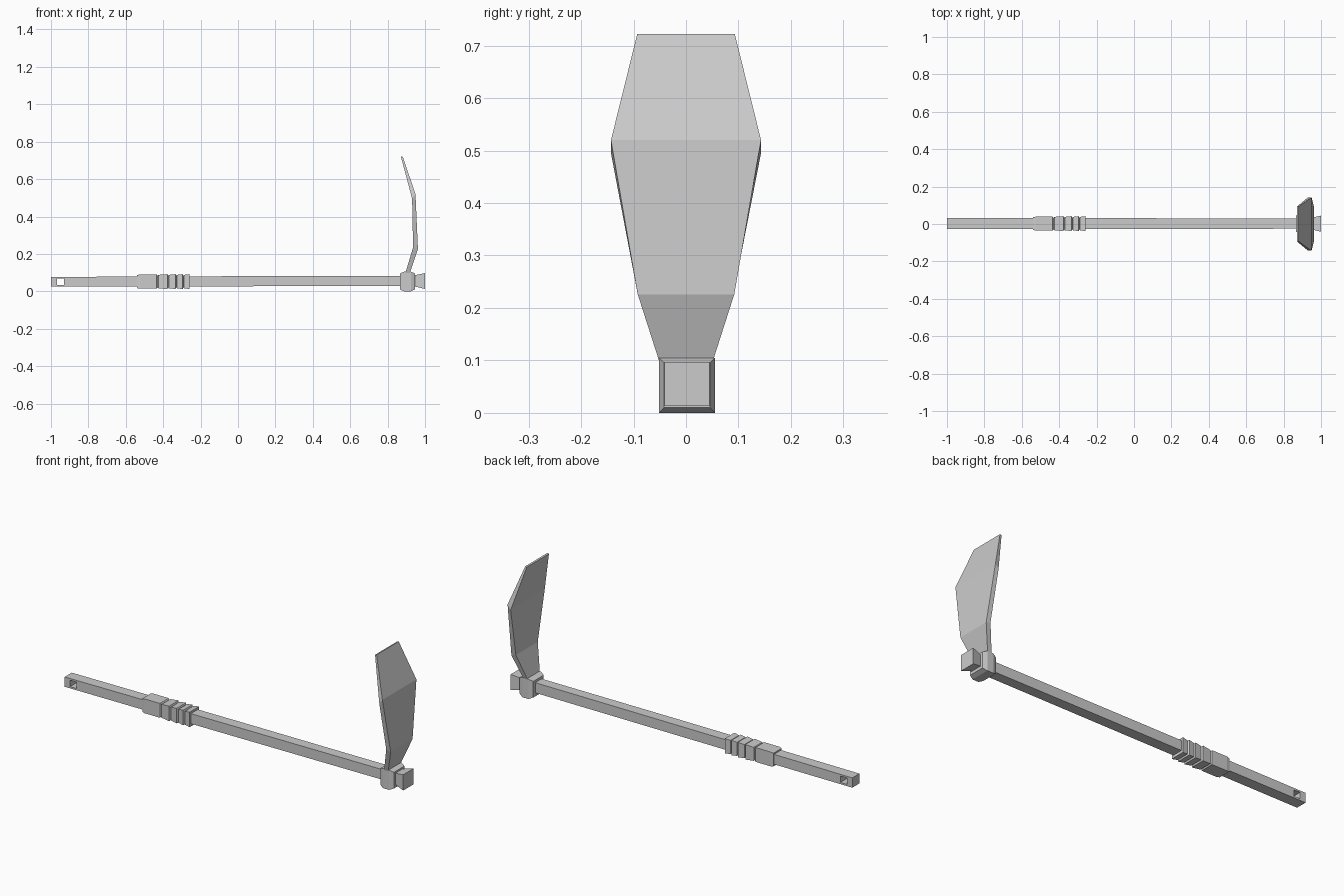
import bpy, bmesh

if "Cube" in bpy.data.objects:
    bpy.data.objects.remove(bpy.data.objects["Cube"])


def mesh_object(name, rings):
    """Loft four-cornered rings into a closed flat-shaded solid."""
    bm = bmesh.new()
    loops = [[bm.verts.new(p) for p in ring] for ring in rings]
    for a, b in zip(loops, loops[1:]):
        for i in range(4):
            j = (i + 1) % 4
            bm.faces.new((a[i], a[j], b[j], b[i]))
    bm.faces.new(loops[0][::-1])
    bm.faces.new(loops[-1])
    bmesh.ops.recalc_face_normals(bm, faces=bm.faces[:])
    me = bpy.data.meshes.new(name)
    bm.to_mesh(me)
    bm.free()
    ob = bpy.data.objects.new(name, me)
    bpy.context.collection.objects.link(ob)
    return ob


def square_loft(name, sections, cy=0.002):
    """Sections along x: (x, half width, half height, centre z)."""
    return mesh_object(name, [[(x, cy - w, z - h), (x, cy + w, z - h),
                               (x, cy + w, z + h), (x, cy - w, z + h)]
                              for x, w, h, z in sections])


# Square shaft, flaring past the head
handle = square_loft("handle", [
    (-1.0, 0.030, 0.026, 0.051), (0.0, 0.029, 0.027, 0.054),
    (0.93, 0.027, 0.027, 0.056), (1.0, 0.043, 0.042, 0.055)])

# Hanging hole through the butt end
cutter = square_loft("hole_cutter", [(-0.968, 0.2, 0.017, 0.051),
                                     (-0.930, 0.2, 0.017, 0.051)])
cutter.hide_render = True
cutter.hide_viewport = True
cut = handle.modifiers.new("hanging_hole", 'BOOLEAN')
cut.object = cutter
cut.operation = 'DIFFERENCE'
cut.solver = 'EXACT'

# Grip: a long sleeve followed by ridges
grip = [(-0.54, 0.034, 0.035), (-0.525, 0.037, 0.038), (-0.435, 0.037, 0.038)]
for a, b in ((-0.425, -0.378), (-0.370, -0.334), (-0.326, -0.296), (-0.288, -0.258)):
    grip += [(a - 0.004, 0.031, 0.031), (a, 0.036, 0.036), (b, 0.040, 0.040)]
square_loft("grip", [(x, w, h, 0.052) for x, w, h in grip])

# Chamfered collar holding the blade
square_loft("collar", [
    (0.866, 0.044, 0.043, 0.053), (0.888, 0.053, 0.0525, 0.0525),
    (0.924, 0.053, 0.0525, 0.0525), (0.946, 0.044, 0.043, 0.053)])

# Curved blade: (inner x, inner z, outer x, outer z, half width)
blade = [(0.894, 0.095, 0.918, 0.095, 0.050),
         (0.936, 0.235, 0.962, 0.226, 0.092),
         (0.931, 0.495, 0.949, 0.520, 0.143),
         (0.871, 0.720, 0.880, 0.722, 0.093)]
mesh_object("blade", [[(xi, -w, zi), (xi, w, zi), (xo, w, zo), (xo, -w, zo)]
                      for xi, zi, xo, zo, w in blade])
